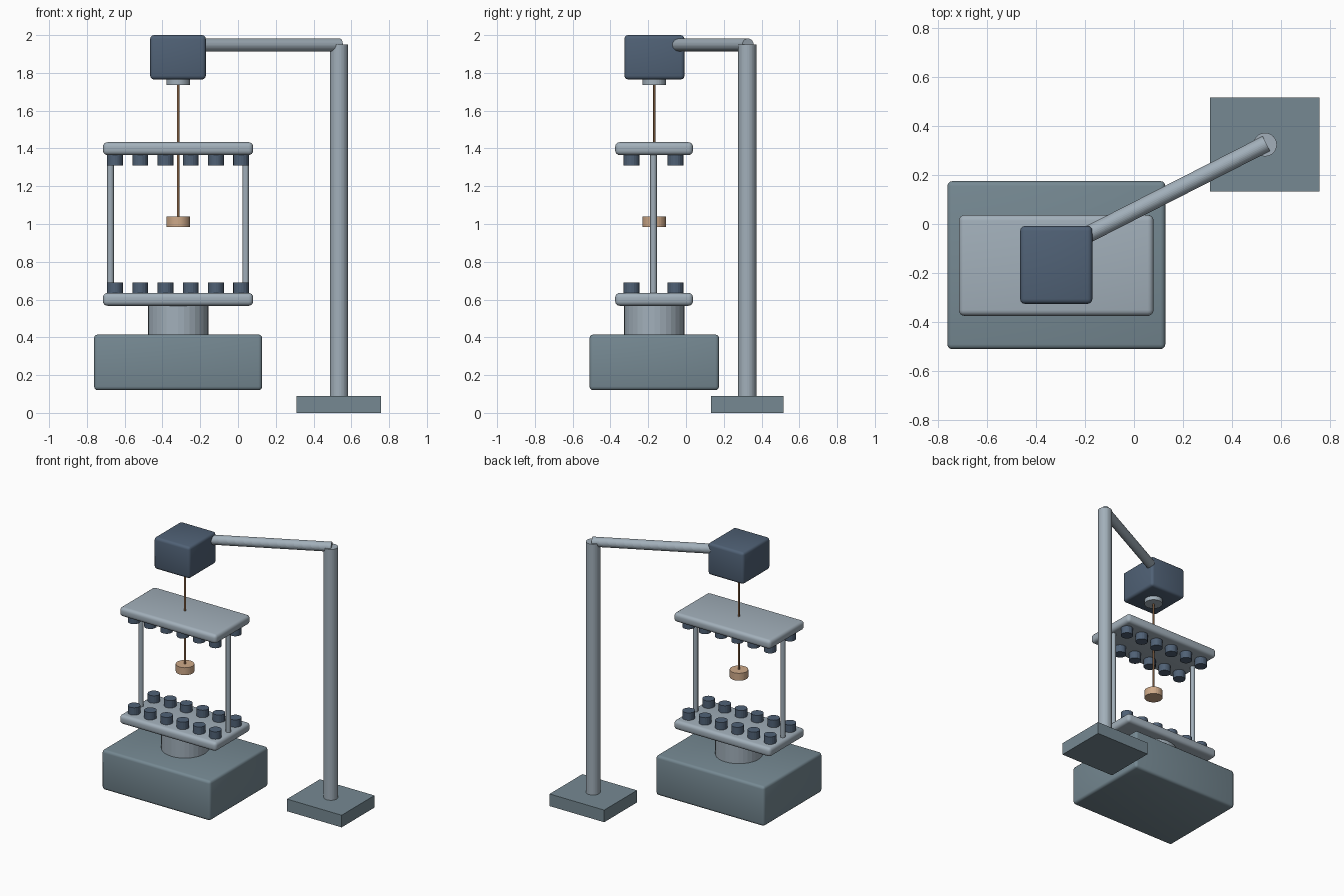
import bpy, math
from mathutils import Vector

if "Cube" in bpy.data.objects:
    bpy.data.objects.remove(bpy.data.objects["Cube"])


def material(name, rgb):
    m = bpy.data.materials.new(name)
    m.diffuse_color = (*rgb, 1)
    m.use_nodes = True
    m.node_tree.nodes["Principled BSDF"].inputs["Base Color"].default_value = m.diffuse_color
    return m


grey = material("slate grey", (0.18, 0.25, 0.29))
steel = material("light steel", (0.36, 0.43, 0.49))
navy = material("dark blue grey", (0.08, 0.12, 0.18))
tan = material("tan", (0.62, 0.40, 0.25))
brown = material("copper brown", (0.27, 0.14, 0.065))

CX, CY = -0.317, -0.168  # axis of the machine


def box(name, lo, hi, mat, bevel=0.0, segments=3):
    lo, hi = Vector(lo), Vector(hi)
    bpy.ops.mesh.primitive_cube_add(size=1, location=(lo + hi) / 2)
    ob = bpy.context.object
    ob.name = name
    ob.scale = hi - lo
    bpy.ops.object.transform_apply(location=False, rotation=False, scale=True)
    ob.data.materials.append(mat)
    if bevel:
        mod = ob.modifiers.new("rounding", 'BEVEL')
        mod.width = bevel
        mod.segments = segments
        bpy.ops.object.modifier_apply(modifier=mod.name)
        bpy.ops.object.shade_smooth_by_angle(angle=math.radians(35))
    return ob


def rod(name, start, end, radius, mat, sides=32):
    start, end = Vector(start), Vector(end)
    axis = end - start
    bpy.ops.mesh.primitive_cylinder_add(
        vertices=sides, radius=radius, depth=axis.length, location=(start + end) / 2,
        rotation=axis.to_track_quat('Z', 'Y').to_euler())
    ob = bpy.context.object
    ob.name = name
    ob.data.materials.append(mat)
    return ob


def upright(name, x, y, z0, z1, radius, mat, sides=32):
    return rod(name, (x, y, z0), (x, y, z1), radius, mat, sides)


# Main base and its column
box("machine_base", (-0.762, -0.511, 0.12), (0.128, 0.175, 0.415), grey, 0.02)
upright("column", CX, CY, 0.40, 0.58, 0.16, steel)

# Lower and upper plates with facing studs
for label, z, stud_z in (("lower", 0.567, (0.625, 0.69)), ("upper", 1.365, (1.31, 1.375))):
    box(label + "_plate", (-0.715, -0.375, z), (0.08, 0.037, z + 0.068), steel, 0.024, 4)
    for col in range(6):
        for row, y in enumerate((-0.288, -0.056)):
            upright(f"{label}_stud_{row}_{col}", CX + (col - 2.5) * 0.1335, y,
                    *stud_z, 0.042, navy, 20)

# Posts between the plates
for side in (-1, 1):
    upright("post_left" if side < 0 else "post_right",
            CX + side * 0.358, -0.172, 0.60, 1.40, 0.0175, steel, 20)

# Drive head, collar, hanging wire and weight
box("drive_head", (-0.465, -0.326, 1.765), (-0.17, -0.008, 2.0), navy, 0.02)
upright("collar", CX, CY, 1.735, 1.78, 0.0625, steel)
upright("wire", CX, CY, 1.0, 1.75, 0.006, brown, 12)
upright("weight", CX, CY, 0.985, 1.04, 0.0625, tan)

# Stand: foot, pole and arm
box("stand_foot", (0.31, 0.132, 0.0), (0.758, 0.516, 0.09), grey)
upright("stand_pole", 0.535, 0.324, 0.08, 1.95, 0.048, steel)
rod("stand_arm", (-0.21, -0.054, 1.948), (0.54, 0.328, 1.948), 0.034, steel)
